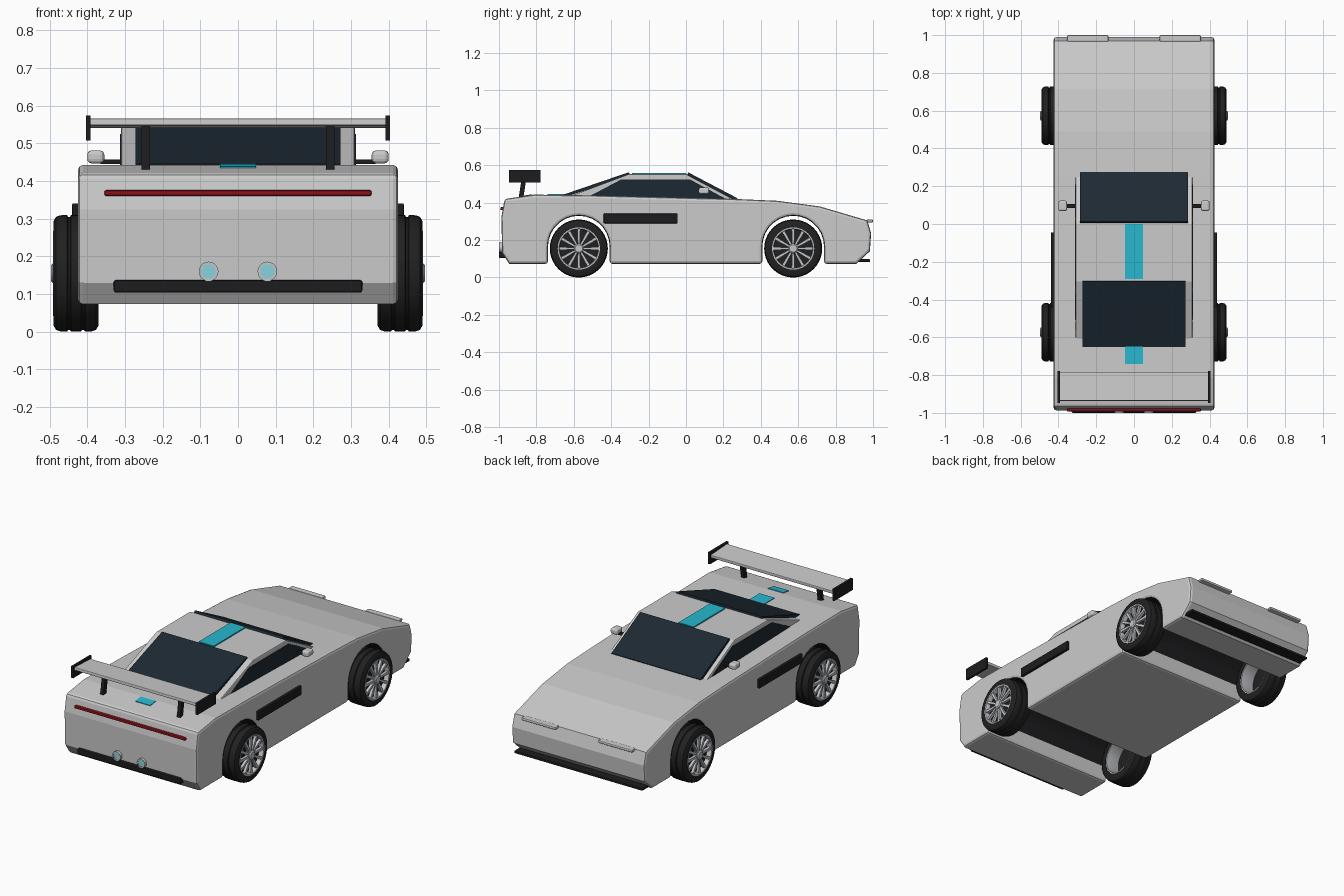
import bpy, bmesh, math
from mathutils import Vector

if "Cube" in bpy.data.objects:
    bpy.data.objects.remove(bpy.data.objects["Cube"])


def mat(name, rgb):
    m = bpy.data.materials.new(name)
    m.diffuse_color = (*rgb, 1)
    m.use_nodes = True
    m.node_tree.nodes["Principled BSDF"].inputs["Base Color"].default_value = m.diffuse_color
    return m


PAINT = mat("paint", (0.80, 0.81, 0.83))
BLACK = mat("black_trim", (0.012, 0.012, 0.014))
GLASS = mat("dark_glass", (0.012, 0.022, 0.032))
TEAL = mat("teal", (0.02, 0.48, 0.62))
PALE = mat("pale_teal", (0.25, 0.65, 0.72))
RED = mat("red_light", (0.25, 0.005, 0.01))
RIM = mat("rim_metal", (0.55, 0.57, 0.60))
RUBBER = mat("rubber", (0.015, 0.015, 0.016))


def finish(name, bm, material, bevel=0, segs=2, smooth=False):
    bmesh.ops.recalc_face_normals(bm, faces=bm.faces)
    me = bpy.data.meshes.new(name)
    bm.to_mesh(me)
    bm.free()
    ob = bpy.data.objects.new(name, me)
    bpy.context.collection.objects.link(ob)
    me.materials.append(material)
    if bevel:
        b = ob.modifiers.new("bevel", 'BEVEL')
        b.width, b.segments, b.limit_method = bevel, segs, 'ANGLE'
        b.angle_limit = math.radians(60)
    if smooth:
        bpy.context.view_layer.objects.active = ob
        ob.select_set(True)
        bpy.ops.object.shade_smooth_by_angle(angle=math.radians(35))
        ob.select_set(False)
    return ob


def extrude(name, profiles, x0, x1, material, bevel=0, segs=2):
    """Extrude one or several (y, z) outlines from x0 to x1."""
    bm = bmesh.new()
    if not isinstance(profiles[0][0], tuple):
        profiles = [profiles]
    for pts in profiles:
        f = bm.faces.new([bm.verts.new((x0, y, z)) for y, z in pts])
        r = bmesh.ops.extrude_face_region(bm, geom=[f])
        vs = [v for v in r["geom"] if isinstance(v, bmesh.types.BMVert)]
        bmesh.ops.translate(bm, verts=vs, vec=(x1 - x0, 0, 0))
    return finish(name, bm, material, bevel, segs)


def box(name, x, y, z, material, bevel=0, segs=2):
    return extrude(name, [(y[0], z[0]), (y[1], z[0]), (y[1], z[1]), (y[0], z[1])],
                   x[0], x[1], material, bevel, segs)


def slab(name, a, b, t, hw, material, cx=0, bevel=0):
    """Sheet of thickness t whose upper face runs from a to b in side view."""
    d = Vector((b[0] - a[0], b[1] - a[1])).normalized()
    n = (-d.y * t, d.x * t)
    return extrude(name, [a, b, (b[0] - n[0], b[1] - n[1]), (a[0] - n[0], a[1] - n[1])],
                   cx - hw, cx + hw, material, bevel)


def lathe(name, prof, centre, axis, material, n=40):
    """Revolve a closed (along, radius) outline round the x ('X') or y ('Y') axis."""
    bm = bmesh.new()
    rings = []
    for i in range(n):
        c, s = math.cos(2 * math.pi * i / n), math.sin(2 * math.pi * i / n)
        rings.append([bm.verts.new(Vector(centre) + Vector(
            (a, r * c, r * s) if axis == 'X' else (r * c, a, r * s))) for a, r in prof])
    m = len(prof)
    for i in range(n):
        p, q = rings[i], rings[(i + 1) % n]
        for j in range(m):
            k = (j + 1) % m
            bm.faces.new((p[j], p[k], q[k], q[j]))
    bmesh.ops.remove_doubles(bm, verts=bm.verts, dist=1e-5)
    return finish(name, bm, material, smooth=True)


WY, WR, WZ = 0.573, 0.165, 0.155


# Body shell with wheel arches in its side outline
def arch(cy):
    arc = [(cy - WR * math.cos(math.pi * i / 14), WZ + 0.01 + WR * math.sin(math.pi * i / 14))
           for i in range(15)]
    return [(cy - WR, 0.073)] + arc + [(cy + WR, 0.073)]


outline = ([(-0.945, 0.073)] + arch(-WY) + arch(WY) +
           [(0.91, 0.073), (0.983, 0.14), (0.99, 0.235), (0.97, 0.305), (0.715, 0.38),
            (0.49, 0.41), (0.26, 0.42), (-0.5, 0.439), (-0.81, 0.443), (-0.97, 0.42),
            (-0.987, 0.324), (-0.983, 0.13)])
body = extrude("body", outline, -0.425, 0.425, PAINT, 0.014)
body.data.materials.append(BLACK)
for f in body.data.polygons:
    if f.normal.z < -0.1 and 0.18 < f.center.z < 0.36 and abs(abs(f.center.y) - WY) < 0.17:
        f.material_index = 1

# Cabin and glass
extrude("cabin", [(-0.66, 0.42), (-0.305, 0.553), (0.0, 0.553), (0.26, 0.415)],
        -0.31, 0.31, PAINT, 0.006)
slab("windscreen", (0.275, 0.424), (0.012, 0.562), -0.016, 0.285, GLASS)
slab("rear_window", (-0.65, 0.445), (-0.305, 0.563), 0.016, 0.272, GLASS)
for s in (-1, 1):
    extrude("side_window", [(-0.525, 0.43), (-0.345, 0.525), (0.02, 0.525), (0.21, 0.422)],
            s * 0.30, s * 0.313, GLASS)

# Stripes on roof and rear deck
slab("roof_stripe", (-0.29, 0.56), (0.0, 0.56), 0.012, 0.048, TEAL)
slab("deck_stripe", (-0.74, 0.446), (-0.62, 0.445), 0.01, 0.048, TEAL)
slab("deck_stripe_rear", (-0.87, 0.438), (-0.82, 0.445), 0.01, 0.048, TEAL)

# Rear wing
slab("wing", (-0.935, 0.566), (-0.785, 0.558), 0.018, 0.395, PAINT, bevel=0.004)
for s in (-1, 1):
    box("wing_endplate", (s * 0.391, s * 0.404), (-0.947, -0.778), (0.507, 0.574), BLACK)
    extrude("wing_support", [(-0.895, 0.425), (-0.87, 0.425), (-0.85, 0.55), (-0.875, 0.55)],
            s * 0.234, s * 0.256, BLACK)

# Tail details
box("tail_light", (-0.355, 0.355), (-0.993, -0.965), (0.36, 0.376), RED, 0.006)
box("rear_diffuser", (-0.33, 0.33), (-1.0, -0.95), (0.104, 0.137), BLACK, 0.006)
for s in (-1, 1):
    c = (s * 0.078, 0, 0.16)
    lathe("exhaust_pipe", [(-0.96, 0.019), (-1.0, 0.019), (-1.0, 0.026), (-0.96, 0.026)],
          c, 'Y', RIM, 24)
    lathe("exhaust_glow", [(-0.96, 0), (-0.997, 0), (-0.997, 0.02), (-0.96, 0.02)],
          c, 'Y', PALE, 24)

# Nose details
box("front_splitter", (-0.41, 0.41), (0.92, 0.985), (0.083, 0.098), BLACK, 0.004)
for s in (-1, 1):
    box("headlight", (s * 0.136, s * 0.354), (0.965, 1.0), (0.294, 0.31), PAINT, 0.006)

# Side vents and mirrors
for s in (-1, 1):
    box("side_vent", (s * 0.41, s * 0.44), (-0.44, -0.045), (0.29, 0.341), BLACK, 0.003)
    box("mirror_stalk", (s * 0.29, s * 0.365), (0.085, 0.105), (0.445, 0.457), BLACK)
    box("mirror", (s * 0.355, s * 0.4), (0.068, 0.124), (0.447, 0.481), PAINT, 0.011, 3)

# Wheels: tyre, rim barrel, dark disc, spokes and hub
tyre = [(-.06, .11), (-.06, .138), (-.053, .150), (-.042, .154), (-.024, .155), (-.021, .150),
        (-.016, .150), (-.013, .155), (.013, .155), (.016, .150), (.021, .150), (.024, .155),
        (.042, .154), (.053, .150), (.06, .138), (.06, .11)]
for s in (-1, 1):
    for cy in (-WY, WY):
        c = (s * 0.43, cy, WZ)

        def part(name, prof, m):
            lathe(name, [(a * s, r) for a, r in prof], c, 'X', m)

        part("tyre", tyre, RUBBER)
        part("rim", [(-.058, .103), (-.058, .113), (.061, .113), (.061, .106), (.054, .103)], RIM)
        part("brake_disc", [(.025, 0), (.025, .104), (.035, .104), (.035, 0)], RUBBER)
        part("hub", [(.03, 0), (.03, .026), (.062, .026), (.067, .02), (.067, 0)], RIM)
        spokes = []
        for i in range(12):
            a = 2 * math.pi * i / 12
            u, v = (math.cos(a), math.sin(a)), (-math.sin(a), math.cos(a))
            spokes.append([(cy + u[0] * r + v[0] * w, WZ + u[1] * r + v[1] * w)
                           for r, w in ((.015, -.005), (.107, -.008), (.107, .008), (.015, .005))])
        extrude("spokes", spokes, s * 0.472, s * 0.488, RIM)
